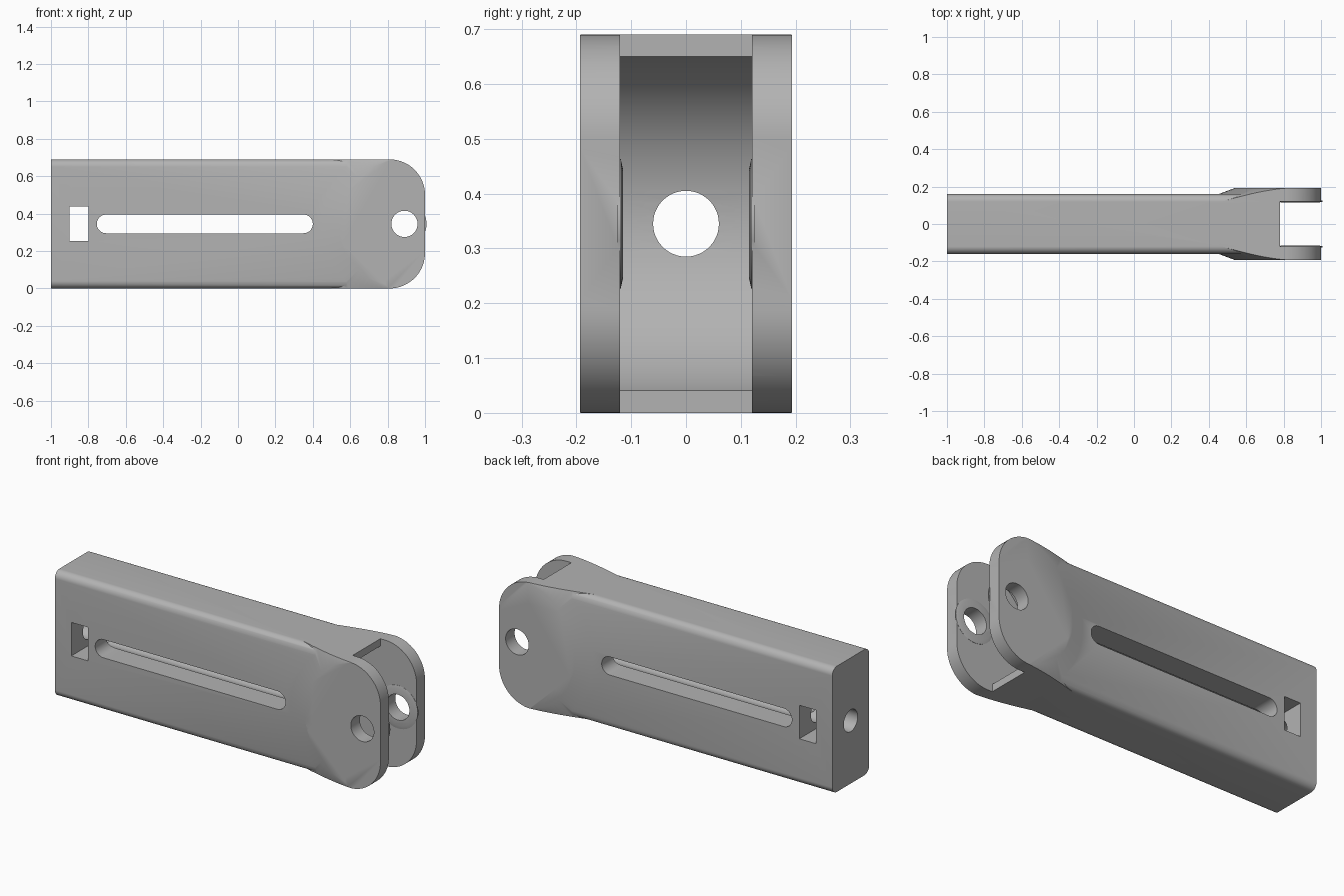
import bpy, bmesh, math
from mathutils import Vector

if "Cube" in bpy.data.objects:
    bpy.data.objects.remove(bpy.data.objects["Cube"])

HEIGHT = 0.69
MID = HEIGHT / 2
PIN_X = 0.89      # fork pin axis
HALF = 0.193      # half width over the fork

steel = bpy.data.materials.new("grey_steel")
steel.use_nodes = True
grey = (0.45, 0.45, 0.45, 1)
steel.diffuse_color = grey
steel.node_tree.nodes["Principled BSDF"].inputs["Base Color"].default_value = grey


def finish(name, bm):
    bmesh.ops.recalc_face_normals(bm, faces=bm.faces)
    mesh = bpy.data.meshes.new(name)
    bm.to_mesh(mesh)
    bm.free()
    mesh.materials.append(steel)
    obj = bpy.data.objects.new(name, mesh)
    bpy.context.collection.objects.link(obj)
    return obj


def prism(name, outline, start, depth):
    """Extrude a closed outline; start maps an outline point to 3D."""
    bm = bmesh.new()
    face = bm.faces.new([bm.verts.new(start(u, v)) for u, v in outline])
    out = bmesh.ops.extrude_face_region(bm, geom=[face])
    verts = [g for g in out["geom"] if isinstance(g, bmesh.types.BMVert)]
    bmesh.ops.translate(bm, verts=verts, vec=Vector(depth))
    return finish(name, bm)


def rounded(u0, u1, v0, v1, radii, steps=12):
    """Rectangle with corner radii: bottom-left, bottom-right, top-right, top-left."""
    pts = []
    for k, r in enumerate(radii):
        cu = u0 + r if k in (0, 3) else u1 - r
        cv = v0 + r if k < 2 else v1 - r
        n = steps if r else 0
        for i in range(n + 1):
            a = math.pi + (k + i / max(n, 1)) * math.pi / 2
            pts.append((cu + r * math.cos(a), cv + r * math.sin(a)))
    return pts


def side_prism(name, outline, y0, y1):
    return prism(name, outline, lambda u, v: (u, y0, v), (0, y1 - y0, 0))


def turned(name, rings, sides=96):
    """Solid of revolution about the pin axis from (radius, y) rings."""
    bm = bmesh.new()
    loops = [[bm.verts.new((PIN_X + r * math.cos(math.tau * i / sides), y,
                            MID + r * math.sin(math.tau * i / sides)))
              for i in range(sides)] for r, y in rings]
    for a, b in zip(loops, loops[1:]):
        for i in range(sides):
            j = (i + 1) % sides
            bm.faces.new((a[i], a[j], b[j], b[i]))
    bm.faces.new(loops[0])
    bm.faces.new(loops[-1])
    return finish(name, bm)


def combine(target, tool, operation):
    mod = target.modifiers.new(operation.lower(), "BOOLEAN")
    mod.operation, mod.solver, mod.object = operation, "EXACT", tool
    bpy.context.view_layer.objects.active = target
    bpy.ops.object.modifier_apply(modifier=mod.name)
    bpy.data.objects.remove(tool)


# Straight bar with rounded long edges
arm = prism("fork_arm", rounded(-0.16, 0.16, 0, HEIGHT, [0.04] * 4),
            lambda u, v: (-1, u, v), (1.7, 0, 0))

# Rounded fork head whose cheeks taper into the bar as a cone about the pin
head = side_prism("fork_head",
                  rounded(0.1, 1, 0, HEIGHT, (0, 0.19, 0.19, 0), 20), -HALF, HALF)
cone = turned("flare_cone", [(0.35, -HALF), (0.86, 0), (0.35, HALF)])
combine(head, cone, "INTERSECT")
combine(arm, head, "UNION")

# Gap between the fork cheeks with a concave floor
combine(arm, side_prism("gap_cutter", rounded(0.78, 1.1, -0.1, 0.8, [0] * 4),
                        -0.12, 0.12), "DIFFERENCE")
combine(arm, turned("floor_cutter", [(0.324, -0.12), (0.324, 0.12)]), "DIFFERENCE")

# Raised bosses around the pin hole on the inner cheeks
for side in (-1, 1):
    boss = turned("pin_boss", [(0.118, side * 0.125), (0.118, side * 0.119),
                               (0.1, side * 0.115)], 48)
    combine(arm, boss, "UNION")

# Pin hole, long slot and rectangular window
combine(arm, turned("pin_cutter", [(0.07, -0.3), (0.07, 0.3)], 48), "DIFFERENCE")
combine(arm, side_prism("slot_cutter", rounded(-0.755, 0.4, 0.295, 0.395, [0.0499] * 4),
                        -0.3, 0.3), "DIFFERENCE")
combine(arm, side_prism("window_cutter", rounded(-0.9, -0.8, 0.253, 0.437, [0] * 4),
                        -0.3, 0.3), "DIFFERENCE")

# Lengthwise bore from the end face to the fork gap
bore = [(0.06 * math.cos(math.tau * i / 48), MID + 0.06 * math.sin(math.tau * i / 48))
        for i in range(48)]
combine(arm, prism("bore_cutter", bore, lambda u, v: (-1.1, u, v), (1.8, 0, 0)),
        "DIFFERENCE")

bpy.ops.object.select_all(action="DESELECT")
arm.select_set(True)
bpy.context.view_layer.objects.active = arm
bpy.ops.object.shade_smooth_by_angle(angle=math.radians(25))
